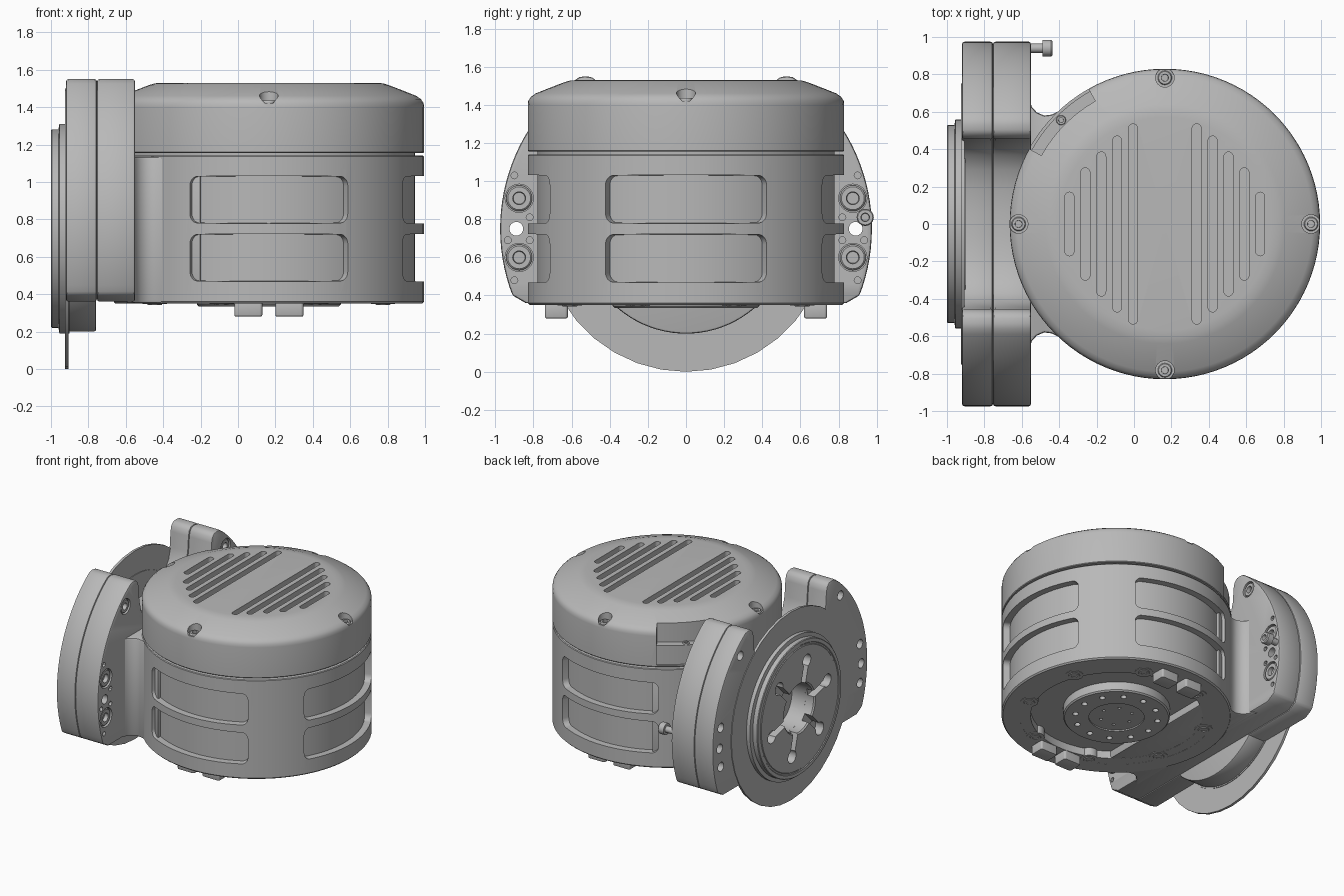
import bpy, bmesh, math
from mathutils import Matrix, Vector

if "Cube" in bpy.data.objects:
    bpy.data.objects.remove(bpy.data.objects["Cube"], do_unlink=True)

grey = bpy.data.materials.new("machined grey")
grey.use_nodes = True
grey.diffuse_color = (0.48, 0.48, 0.48, 1)
grey.node_tree.nodes["Principled BSDF"].inputs["Base Color"].default_value = grey.diffuse_color

CX, R = 0.165, 0.83          # housing axis and radius
AXZ = 0.75                   # height of the side joint axis
AXES = {"Z": Matrix.Identity(3),
        "X": Matrix(((0, 0, 1), (1, 0, 0), (0, 1, 0))),
        "Y": Matrix(((1, 0, 0), (0, 0, 1), (0, 1, 0)))}


def finish(name, bm):
    bmesh.ops.remove_doubles(bm, verts=bm.verts, dist=1e-5)
    bmesh.ops.recalc_face_normals(bm, faces=bm.faces)
    mesh = bpy.data.meshes.new(name)
    bm.to_mesh(mesh)
    bm.free()
    ob = bpy.data.objects.new(name, mesh)
    bpy.context.collection.objects.link(ob)
    mesh.materials.append(grey)
    return ob


def prism(name, pts, axis, lo, hi, end_pts=None):
    """Join an outline to its copy, or to a second outline, along an axis."""
    bm = bmesh.new()
    m = AXES[axis]
    a = [bm.verts.new(m @ Vector((u, v, lo))) for u, v in pts]
    b = [bm.verts.new(m @ Vector((u, v, hi))) for u, v in end_pts or pts]
    bm.faces.new(a)
    bm.faces.new(b)
    for i in range(len(a)):
        bm.faces.new((a[i - 1], a[i], b[i], b[i - 1]))
    return finish(name, bm)


def lathe(name, profile, origin, axis="Z", segs=96):
    """Turn a (radius, height) profile around an axis."""
    bm = bmesh.new()
    m = AXES[axis]
    vs = [bm.verts.new(m @ Vector((r, 0, h)) + Vector(origin)) for r, h in profile]
    edges = [bm.edges.new(p) for p in zip(vs, vs[1:])]
    bmesh.ops.spin(bm, geom=vs + edges, cent=origin, axis=m @ Vector((0, 0, 1)),
                   angle=math.tau, steps=segs, use_duplicate=False)
    return finish(name, bm)


def rod(name, r, lo, hi, origin, axis="Z", segs=24):
    return lathe(name, [(0, lo), (r, lo), (r, hi), (0, hi)], origin, axis, segs)


def screw(name, r, lo, hi, origin, axis="Z"):
    d = 0.03 if hi > lo else -0.03
    return lathe(name, [(0, lo), (r, lo), (r, hi - d / 4), (r * .88, hi), (r * .5, hi),
                        (r * .45, hi - d), (0, hi - d)], origin, axis, 24)


def arc(cx, cy, r, a0, a1, n):
    return [(cx + r * math.cos(math.radians(a0 + (a1 - a0) * i / n)),
             cy + r * math.sin(math.radians(a0 + (a1 - a0) * i / n))) for i in range(n + 1)]


def round_rect(cx, cy, w, h, r):
    pts = []
    for k, (sx, sy) in enumerate(((1, 1), (-1, 1), (-1, -1), (1, -1))):
        pts += arc(cx + sx * (w / 2 - r), cy + sy * (h / 2 - r), r, 90 * k, 90 * k + 90, 6)
    return pts


def apply_mod(ob, mod):
    bpy.context.view_layer.objects.active = ob
    bpy.ops.object.modifier_apply(modifier=mod.name)


def bevel(ob, width, segs=2):
    mod = ob.modifiers.new("edges", "BEVEL")
    mod.width, mod.segments, mod.limit_method = width, segs, "ANGLE"
    mod.angle_limit = math.radians(35)
    apply_mod(ob, mod)


def cut(ob, cutters):
    bm = bmesh.new()
    for c in cutters:
        bm.from_mesh(c.data)
        bpy.data.objects.remove(c, do_unlink=True)
    tool = finish("cutter", bm)
    mod = ob.modifiers.new("cut", "BOOLEAN")
    mod.operation, mod.solver, mod.use_self, mod.object = "DIFFERENCE", "EXACT", True, tool
    apply_mod(ob, mod)
    bpy.data.objects.remove(tool, do_unlink=True)


def ring(n, r, start=0):
    return [(CX + r * math.cos(math.tau * i / n + start), r * math.sin(math.tau * i / n + start)) for i in range(n)]


def sector(name, r, lo, hi):
    return prism(name, arc(CX, 0, r, 119.5, 151, 12) + arc(CX, 0, 1, 151, 119.5, 12), "Z", lo, hi)


C = (CX, 0, 0)
J = (0, 0, AXZ)

# Housing shell with two rows of flared windows on three sides
shell = lathe("housing_shell", [(.7, .35), (.82, .35), (R, .36), (R, 1.135), (.825, 1.14), (.7, 1.14), (.7, .35)], C)
windows = []
for z in (.595, .905):
    for axis, mid, lo, hi in (("Y", CX, -.6, -.9), ("Y", CX, .6, .9), ("X", 0, CX + .6, CX + .9)):
        windows.append(prism("window", round_rect(mid, z, .73, .24, .05), axis, lo, hi,
                             round_rect(mid, z, 1.03, .26, .05)))
cut(shell, windows)

# Inner core with the output boss standing in a ring-shaped recess
core = lathe("housing_core", [(0, .345), (.2, .345), (.2, .335), (.375, .335), (.385, .345), (.385, .41), (.62, .41),
                              (.62, .351), (.78, .351), (.78, 1.2), (0, 1.2)], C)
cut(core, [rod("hole", .022, .3, .38, (x, y, 0), segs=16) for x, y in ring(12, .3)]
    + [rod("hole", .012, .3, .37, (x, y, 0), segs=12) for x, y in ring(6, .12)])
for x, y in ring(8, .66, math.pi / 8):
    rod("base_boss", .065, .347, .42, (x, y, 0))
    screw("base_screw", .042, .36, .342, (x, y, 0))

# Paired tabs under the base
for s in (-1, 1):
    for dx in (-.11, .11):
        bevel(prism("base_tab", round_rect(CX + dx, s * .68, .15, .12, .015), "Z", .28, .37), .008)

# Domed cap with vents, screw recesses and a side notch
cap = lathe("cap", [(0, 1.155), (.825, 1.155), (R, 1.16), (R, 1.4), (.827, 1.423), (.815, 1.442), (.79, 1.46),
                    (.64, 1.518), (.61, 1.527), (.57, 1.53), (0, 1.53)], C)
cutters = [rod("recess", .05, 1.42, 1.6, (x, y, 0)) for x, y in ring(4, .782)]
for i, half in enumerate((.535, .47, .385, .3, .17)):
    for s in (-1, 1):
        cutters.append(prism("vent", round_rect(CX + s * (.17 + .085 * i), 0, .048, 2 * half, .0235), "Z", 1.48, 1.6))
cutters += [sector("notch", .755, 1.32, 1.7), sector("notch_face", .815, 1.17, 1.33)]
cut(cap, cutters)
for x, y in ring(4, .782):
    screw("cap_screw", .038, 1.4, 1.435, (x, y, 0))
a = math.radians(135)
screw("notch_screw", .026, 1.31, 1.33, (CX + .785 * math.cos(a), .785 * math.sin(a), 0))

# Neck joining the housing to the flange
side = [(-.6, .68), (-.56, .66), (-.545, .625), (-.52, .597), (-.48, .58), (-.44, .585), (-.4, .605), (-.2, .72)]
neck = prism("neck", side + [(x, -y) for x, y in reversed(side)], "Z", .352, 1.135)
bevel(neck, .015)

# Two-layer flange with raised ears and a saddle between them
half = ([(.84, .36)] + arc(0, AXZ, .975, -21, 50, 24)
        + [(.59, 1.525), (.56, 1.545), (.53, 1.55), (.49, 1.545), (.465, 1.52), (.455, 1.48), (.445, 1.36),
           (.42, 1.27), (.37, 1.2), (.29, 1.15), (.18, 1.12), (.06, 1.11)])
outline = half + [(-y, z) for y, z in reversed(half)]
outer = prism("flange_outer", outline, "X", -.92, -.754)
inner = prism("flange_inner", outline, "X", -.754, -.55)
for f in (outer, inner):
    bevel(f, .014)
outer_cut, inner_cut = [rod("bore", .19, -1, -.8, J, "X", 48)], []
for s in (-1, 1):
    for y, z, r in ((.89, .75, .036), (.875, .6, .036), (.875, .91, .036), (.63, 1.39, .036)):
        outer_cut.append(rod("hole", r, -1, -.7, (0, s * y, z), "X"))
    inner_cut.append(rod("hole", .036, -.8, -.5, (0, s * .89, .75), "X"))
    for y, z in ((.9, 1.03), (.9, .48), (.935, .69), (.82, .69), (.82, .81)):
        inner_cut.append(rod("hole", .018, -.6, -.5, (0, s * y, z), "X", 12))
    for y, z, r in ((.875, .6, .074), (.875, .91, .074), (.63, 1.39, .06)):
        inner_cut.append(rod("bore", r, -.59, -.5, (0, s * y, z), "X"))
        screw("flange_screw", r - .006, -.6, -.555, (0, s * y, z), "X")
cut(outer, outer_cut)
cut(inner, inner_cut)

# Lower half of the joint seat, below the flange
seat = prism("joint_seat", arc(0, AXZ, .55, 190, 350, 40), "X", -.915, -.758)
bevel(seat, .012)
cut(seat, [rod("bore", .19, -1, -.8, J, "X", 48)])

# Side joint: stepped collar with central bore and keyhole slots
collar = lathe("joint_collar", [(.19, -.9), (.19, -.99), (.2, -1), (.48, -1), (.485, -.995), (.495, -.995), (.5, -1),
                                (.525, -1), (.53, -.995), (.53, -.96), (.56, -.955), (.56, -.9), (.19, -.9)], J, "X")
slots = []
for i in range(6):
    t = math.radians(60 * i + 45)
    c, s = math.cos(t), math.sin(t)
    bar = [(.15, -.028), (.36, -.028), (.36, .028), (.15, .028)]
    slots.append(prism("slot", [(u * c - v * s, AXZ + u * s + v * c) for u, v in bar], "X", -1.1, -.94))
    slots.append(rod("slot_end", .05, -1.1, -.93, (0, .36 * c, AXZ + .36 * s), "X"))
cut(collar, slots)

# Thin disc behind the joint
lathe("joint_disc", [(.2, -.925), (AXZ, -.925), (AXZ, -.905), (.2, -.905), (.2, -.925)], J, "X", 36)

# Plunger pin on one ear
rod("pin_shaft", .025, -.6, -.48, (0, .94, .81), "X")
screw("pin_head", .045, -.49, -.437, (0, .94, .81), "X")

# Smooth shading with crisp edges
for ob in bpy.context.scene.objects:
    ob.select_set(ob.type == "MESH")
bpy.context.view_layer.objects.active = shell
bpy.ops.object.shade_smooth_by_angle(angle=math.radians(30))
